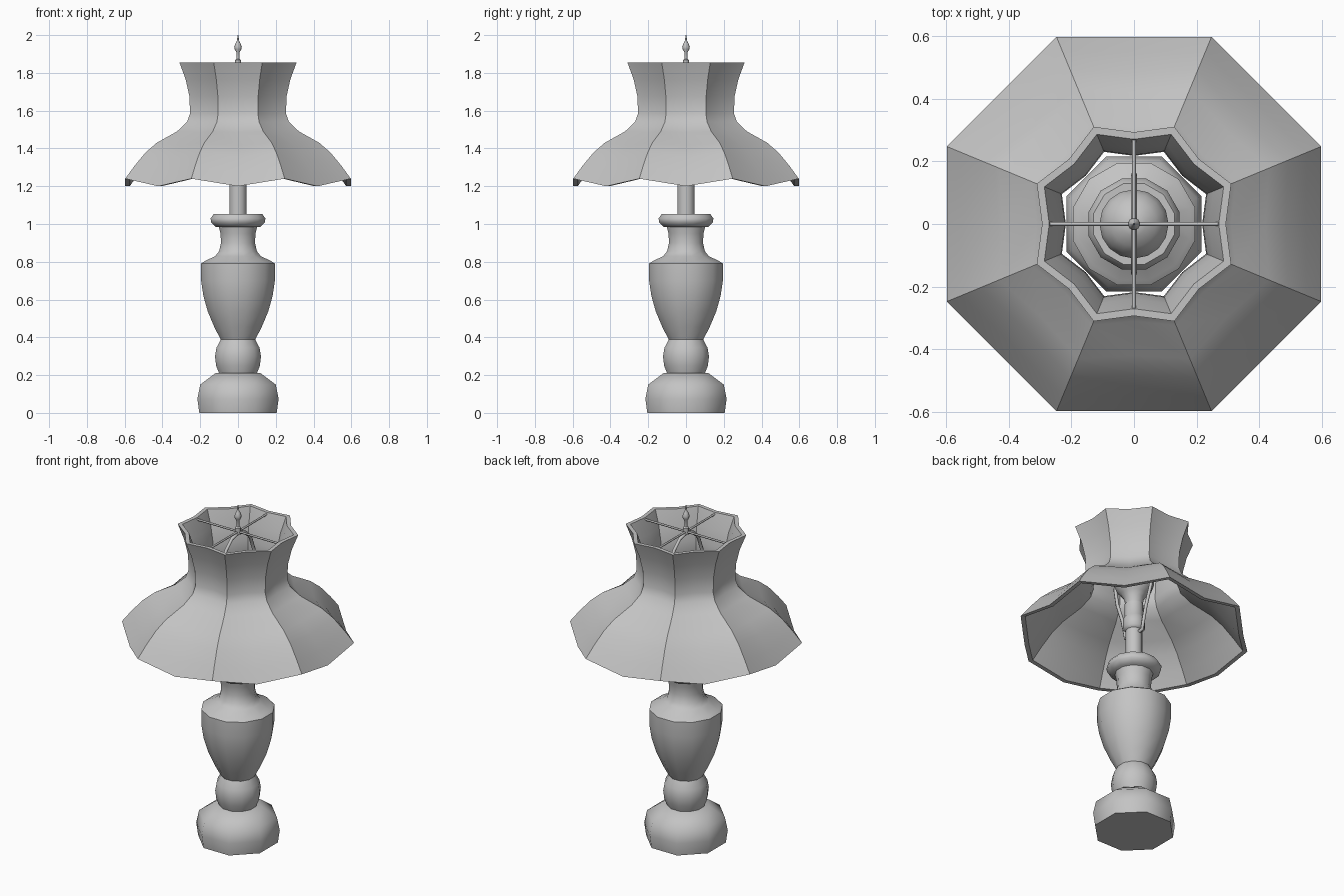
import bpy, bmesh, math
from math import pi, cos, sin, radians

cube = bpy.data.objects.get("Cube")
if cube:
    bpy.data.objects.remove(cube)

grey = bpy.data.materials.new("plain_grey")
grey.use_nodes = True
grey.diffuse_color = (0.55, 0.55, 0.55, 1)
grey.node_tree.nodes["Principled BSDF"].inputs["Base Color"].default_value = grey.diffuse_color


def loft(name, rings, capped=True, looped=False, seam=None, crease=48):
    """Skin a stack of rings; creases and chosen seams stay sharp."""
    bm = bmesh.new()
    loops = [[bm.verts.new(p) for p in ring] for ring in rings]
    n = len(loops[0])
    pairs = list(zip(loops, loops[1:]))
    if looped:
        pairs.append((loops[-1], loops[0]))
    for a, b in pairs:
        for i in range(n):
            j = (i + 1) % n
            bm.faces.new((a[i], a[j], b[j], b[i]))
    if capped:
        bm.faces.new(loops[0])
        bm.faces.new(loops[-1])
    bmesh.ops.recalc_face_normals(bm, faces=bm.faces)
    column = {v: i for ring in loops for i, v in enumerate(ring)}
    for f in bm.faces:
        f.smooth = True
    for e in bm.edges:
        a, b = (column[v] for v in e.verts)
        if a == b:
            e.smooth = not (seam and seam(a))
        else:
            e.smooth = e.calc_face_angle(0) < radians(crease)
    mesh = bpy.data.meshes.new(name)
    bm.to_mesh(mesh)
    bm.free()
    mesh.materials.append(grey)
    obj = bpy.data.objects.new(name, mesh)
    bpy.context.collection.objects.link(obj)
    return obj


def lathe(name, profile, sides, turn=0.0, scale=1.0):
    """Turn a (radius, height) profile around the lamp's axis."""
    angles = [2 * pi * (i + turn) / sides for i in range(sides)]
    return loft(name, [[(r * scale * cos(a), r * scale * sin(a), z) for a in angles]
                       for r, z in profile])


def rod(name, points, radius):
    """Round wire through the given points."""
    curve = bpy.data.curves.new(name, "CURVE")
    curve.dimensions = "3D"
    curve.bevel_depth = radius
    curve.bevel_resolution = 1
    curve.use_fill_caps = True
    spline = curve.splines.new("POLY")
    spline.points.add(len(points) - 1)
    for p, co in zip(spline.points, points):
        p.co = (*co, 1)
    curve.materials.append(grey)
    obj = bpy.data.objects.new(name, curve)
    bpy.context.collection.objects.link(obj)
    return obj


# Octagonal foot, flats facing the axes
lathe("foot", [(.205, 0), (.215, .075), (.2, .15), (.12, .21)], 8, .5, 1 / cos(pi / 8))

# Turned body: ball, urn, neck and collar
lathe("ball", [(.1, .2), (.12, .25), (.126, .3), (.118, .345), (.093, .39)], 12, .5)
lathe("urn", [(.093, .385), (.13, .455), (.165, .535), (.19, .62), (.202, .7),
              (.202, .79), (.185, .802), (.125, .83), (.104, .855), (.093, .9),
              (.096, .95), (.106, .99)], 12, .5)
lathe("collar", [(.122, .985), (.148, 1.01), (.15, 1.03), (.133, 1.053),
                 (.1, 1.053), (.085, 1.035)], 12, .5)

# Stem, socket and bulb
lathe("stem", [(.046, 1.03), (.046, 1.26)], 12)
lathe("socket", [(.04, 1.25), (.06, 1.27), (.06, 1.33), (.052, 1.34), (.052, 1.42)], 12)
bulb = [(.045, 1.41), (.055, 1.46)]
bulb += [(.112 * cos(t), 1.57 + .112 * sin(t)) for t in [radians(-50 + 20 * k) for k in range(7)]]
lathe("bulb", bulb + [(.025, 1.68), (.004, 1.683)], 16)

# Harp: wire loop around the bulb
side = [(.045, 1.235), (.07, 1.24), (.08, 1.29), (.1, 1.37), (.14, 1.48), (.158, 1.58),
        (.15, 1.68), (.115, 1.77), (.06, 1.82)]
path = side + [(0, 1.833)] + [(-y, z) for y, z in reversed(side)]
rod("harp", [(0, y, z) for y, z in path], .01)

# Spokes that carry the shade
for k in range(4):
    a = k * pi / 2
    rod("spoke", [(0, 0, 1.843), (.28 * cos(a), .28 * sin(a), 1.843)], .006)

# Finial
lathe("finial", [(.016, 1.83), (.016, 1.868), (.008, 1.874), (.008, 1.908), (.018, 1.925),
                 (.02, 1.938), (.014, 1.955), (.006, 1.97), (.002, 2.0)], 8)

# Shade: eight panels, hollowed at the neck and pointed along the hem
# (flat radius, height, panel hollow, drop at panel middle)
shade = [(.31, 1.855, .945, 0), (.277, 1.765, .945, 0), (.257, 1.675, .945, 0),
         (.254, 1.585, .945, 0), (.27, 1.54, .95, 0), (.323, 1.49, .96, .005),
         (.43, 1.43, .975, .015), (.49, 1.378, .985, .025), (.55, 1.305, .995, .035),
         (.597, 1.24, 1, .04)]


def shade_ring(flat, z, hollow, drop, inset=0.0):
    ring = []
    for i in range(16):
        a = i * pi / 8
        corner = i % 2 == 1
        r = (flat - inset) * (1 / cos(pi / 8) if corner else hollow)
        ring.append((r * cos(a), r * sin(a), z if corner else z - drop))
    return ring


outside = [shade_ring(*row) for row in shade]
inside = [shade_ring(*row, inset=.024) for row in reversed(shade)]
loft("shade", outside + inside, capped=False, looped=True, seam=lambda i: i % 2 == 1)
